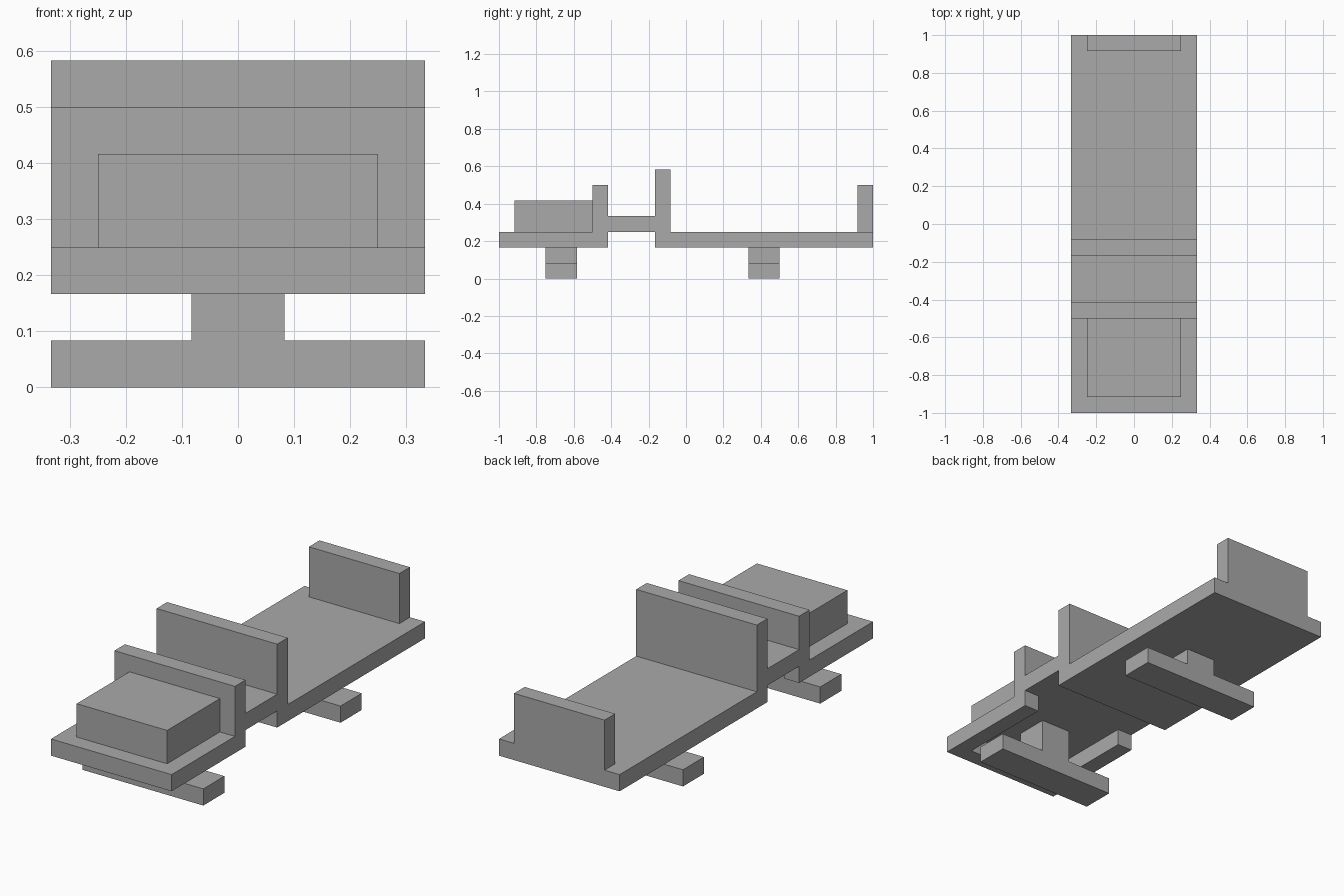
import bpy
from mathutils import Vector

cube = bpy.data.objects.get("Cube")
if cube:
    bpy.data.objects.remove(cube, do_unlink=True)

U = 1 / 12  # building unit: the car is 24 units long and 8 wide

grey = bpy.data.materials.new("plain grey")
grey.use_nodes = True
colour = (0.4, 0.4, 0.4, 1)
grey.diffuse_color = colour
grey.node_tree.nodes["Principled BSDF"].inputs["Base Color"].default_value = colour


def profile(name, points, half_width):
    """Extrude a side outline (y, z) across the width."""
    n = len(points)
    verts = [Vector((x, y, z)) * U for x in (-half_width, half_width) for y, z in points]
    faces = [list(range(n))[::-1], list(range(n, 2 * n))]
    faces += [(i, (i + 1) % n, n + (i + 1) % n, n + i) for i in range(n)]
    mesh = bpy.data.meshes.new(name)
    mesh.from_pydata(verts, [], faces)
    mesh.materials.append(grey)
    obj = bpy.data.objects.new(name, mesh)
    bpy.context.collection.objects.link(obj)
    return obj


def block(name, half_width, y0, y1, z0, z1):
    return profile(name, [(y0, z0), (y1, z0), (y1, z1), (y0, z1)], half_width)


# Chassis: front deck, firewall, raised link, seat back and rear deck in one outline
chassis = profile("chassis", [
    (-12, 2), (-5, 2), (-5, 3), (-2, 3), (-2, 2), (12, 2), (12, 3), (-1, 3),
    (-1, 7), (-2, 7), (-2, 4), (-5, 4), (-5, 6), (-6, 6), (-6, 3), (-12, 3)], 4)

# Recess under the front deck, open towards the link
recess = block("recess_cutter", 3, -11, -4, 1, 3)
recess.hide_render = True
recess.hide_set(True)
cut = chassis.modifiers.new("recess", "BOOLEAN")
cut.operation = "DIFFERENCE"
cut.solver = "EXACT"
cut.object = recess

# Hood and tail board
block("hood", 3, -11, -6, 3, 5)
block("tail_board", 3, 11, 12, 3, 6)

# Axles on their stems
for end, y, top in (("front", -8, 3), ("rear", 5, 2)):
    block(end + "_axle", 4, y - 1, y + 1, 0, 1)
    block(end + "_axle_stem", 1, y - 1, y + 1, 1, top)
